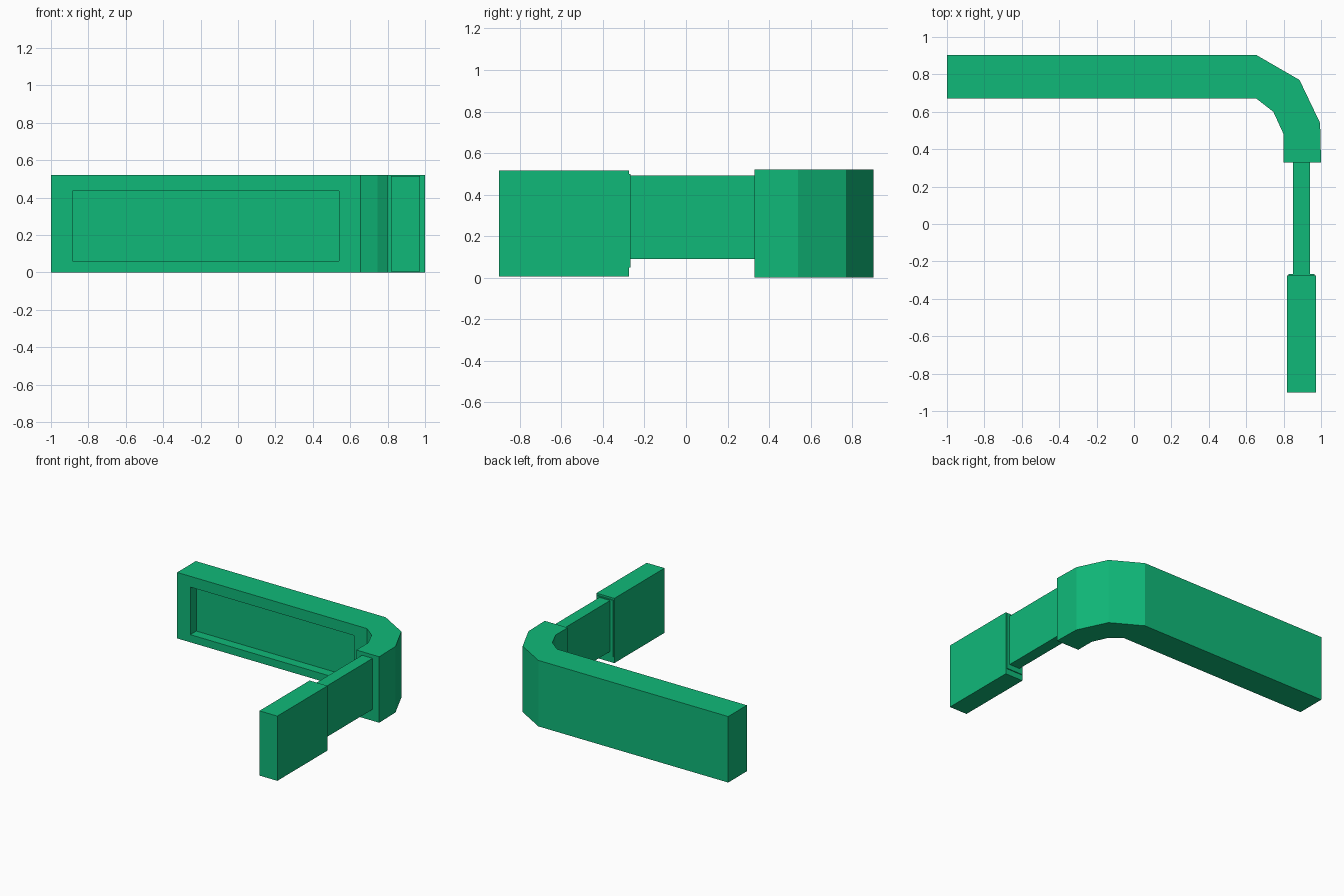
import bpy
import bmesh

if "Cube" in bpy.data.objects:
    bpy.data.objects.remove(bpy.data.objects["Cube"], do_unlink=True)

# Single green material
green = bpy.data.materials.new("green")
green.use_nodes = True
colour = (0.005, 0.485, 0.191, 1)
green.diffuse_color = colour
green.node_tree.nodes["Principled BSDF"].inputs["Base Color"].default_value = colour


def finish(name, bm):
    bmesh.ops.recalc_face_normals(bm, faces=bm.faces[:])
    mesh = bpy.data.meshes.new(name)
    bm.to_mesh(mesh)
    bm.free()
    mesh.materials.append(green)
    obj = bpy.data.objects.new(name, mesh)
    bpy.context.collection.objects.link(obj)
    return obj


def extrude_plan(name, outline, bottom, top):
    bm = bmesh.new()
    face = bm.faces.new([bm.verts.new((x, y, bottom)) for x, y in outline])
    result = bmesh.ops.extrude_face_region(bm, geom=[face])
    verts = [v for v in result["geom"] if isinstance(v, bmesh.types.BMVert)]
    bmesh.ops.translate(bm, verts=verts, vec=(0, 0, top - bottom))
    return finish(name, bm)


def box(name, x, y, z):
    outline = [(x[0], y[0]), (x[1], y[0]), (x[1], y[1]), (x[0], y[1])]
    return extrude_plan(name, outline, z[0], z[1])


# Long back bar with its faceted corner
bar_outline = [
    (-1, 0.67), (0.655, 0.67), (0.745, 0.6), (0.8, 0.48), (0.8, 0.33),
    (1, 0.33), (0.995, 0.54), (0.885, 0.77), (0.655, 0.903), (-1, 0.903),
]
back_bar = extrude_plan("back_bar", bar_outline, 0, 0.52)

# Shallow rectangular recess in the inner face of the bar
recess_cutter = box("recess_cutter", (-0.885, 0.54), (0.55, 0.745), (0.06, 0.435))
recess_cutter.hide_render = True
recess_cutter.hide_viewport = True
recess_cutter.display_type = "WIRE"
cut = back_bar.modifiers.new("recess", "BOOLEAN")
cut.operation = "DIFFERENCE"
cut.solver = "EXACT"
cut.object = recess_cutter

# Narrow neck reaching forward from the corner
box("neck", (0.85, 0.942), (-0.28, 0.34), (0.09, 0.492))

# Thin lip and front block
box("lip", (0.826, 0.966), (-0.28, -0.268), (0.05, 0.5))
box("front_block", (0.817, 0.973), (-0.9, -0.275), (0.005, 0.515))
